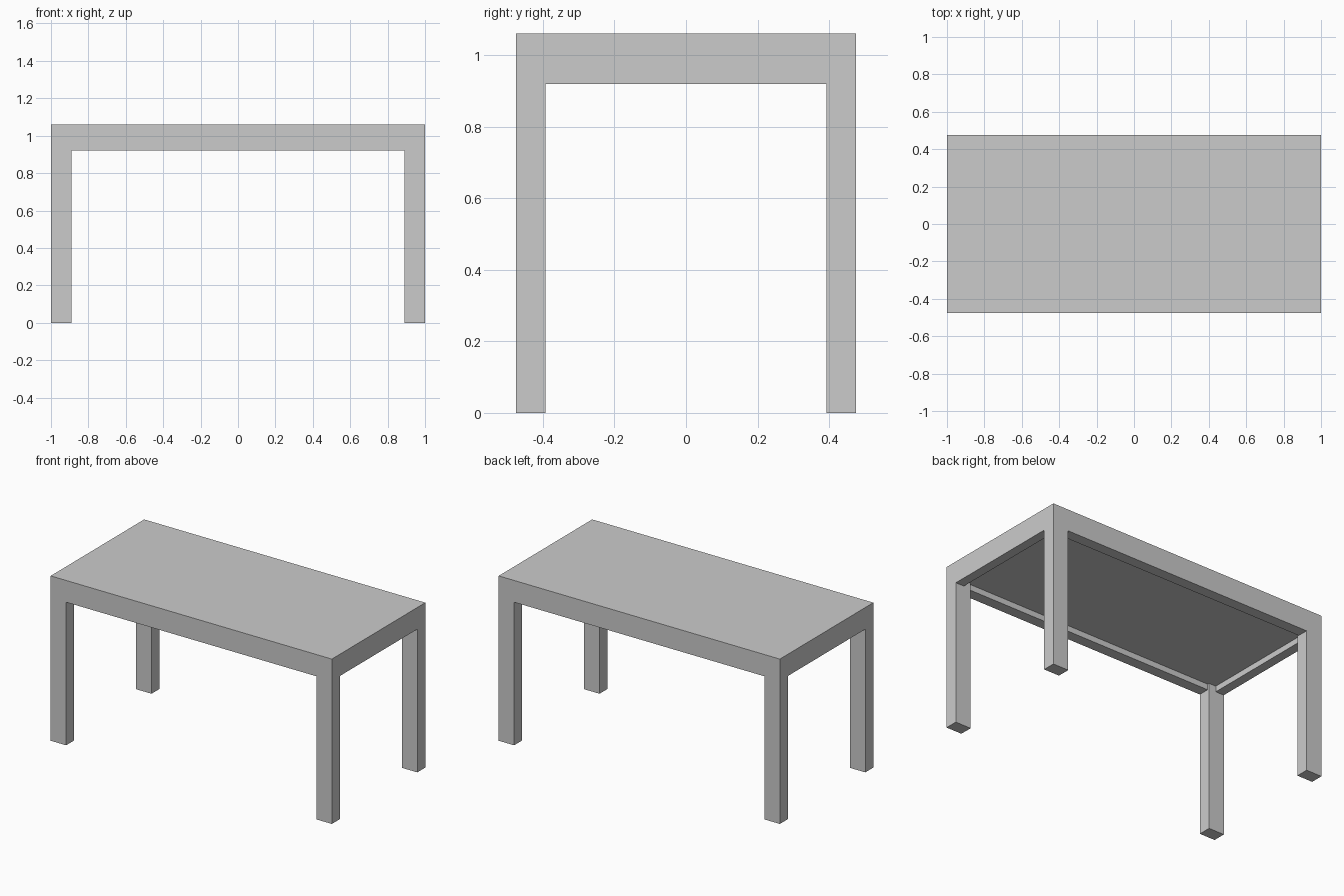
import bpy

if "Cube" in bpy.data.objects:
    bpy.data.objects.remove(bpy.data.objects["Cube"])

HX, HY, H = 1.0, 0.475, 1.06      # half length, half depth, height
LEG_X, LEG_Y = 0.11, 0.082        # leg section
RIM_X, RIM_Y = 0.06, 0.07         # rim widths under the top
Z_RIM, Z_TOP = 0.92, 0.957        # rim underside, recessed underside


def mesh_object(name, verts, faces):
    mesh = bpy.data.meshes.new(name)
    mesh.from_pydata(verts, [], faces)
    obj = bpy.data.objects.new(name, mesh)
    bpy.context.collection.objects.link(obj)
    return obj


def loop_points(x, y, z):
    return [(-x, -y, z), (x, -y, z), (x, y, z), (-x, y, z)]


# Table top with a shallow recess framed by a rim underneath
rings = [(HX, HY, H), (HX, HY, Z_RIM),
         (HX - RIM_X, HY - RIM_Y, Z_RIM), (HX - RIM_X, HY - RIM_Y, Z_TOP)]
verts = [p for r in rings for p in loop_points(*r)]
faces = [(0, 1, 2, 3), (15, 14, 13, 12)]
for r in range(3):
    for i in range(4):
        j = (i + 1) % 4
        faces.append((r * 4 + i, r * 4 + 4 + i, r * 4 + 4 + j, r * 4 + j))
mesh_object("table_top", verts, faces)

# Four legs flush with the outer corners; their tops run into the recess
for side, sx in (("left", -1), ("right", 1)):
    for end, sy in (("front", -1), ("back", 1)):
        cx, cy = sx * (HX - LEG_X / 2), sy * (HY - LEG_Y / 2)
        pts = [(x + cx, y + cy, z) for z in (0, Z_TOP)
               for x, y, _ in loop_points(LEG_X / 2, LEG_Y / 2, 0)]
        sides = [(i, (i + 1) % 4, (i + 1) % 4 + 4, i + 4) for i in range(4)]
        mesh_object(f"{end}_{side}_leg", pts, [(3, 2, 1, 0), (4, 5, 6, 7)] + sides)
